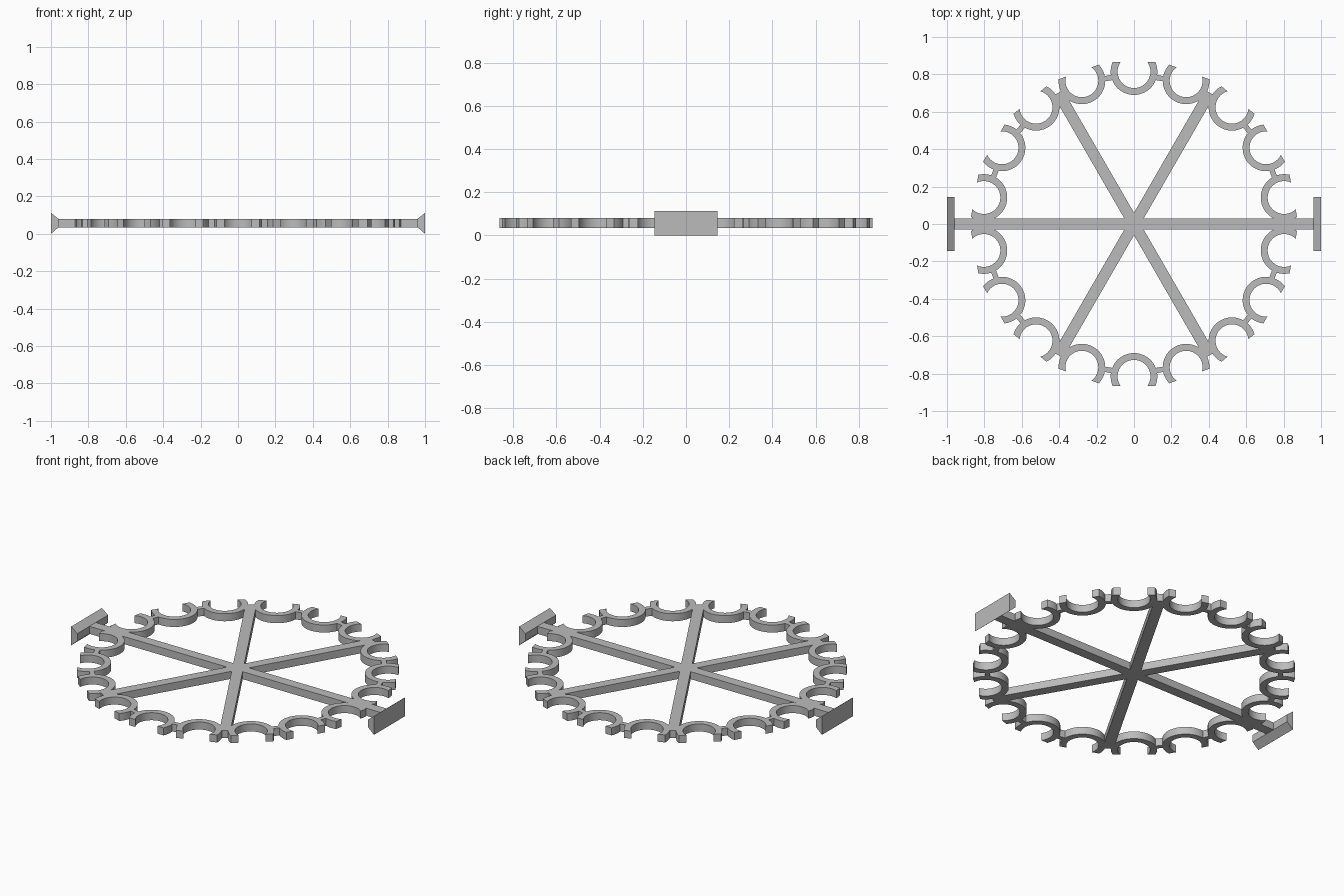
import bpy, bmesh
from math import cos, sin, asin, pi, radians
from mathutils import Matrix

cube = bpy.data.objects.get("Cube")
if cube:
    bpy.data.objects.remove(cube, do_unlink=True)

Z0, Z1 = 0.035, 0.08            # underside and top of the flat frame
PITCH, OUTER, INNER, CUT = 0.815, 0.125, 0.088, 0.05
HOLDERS, STEPS = 18, 32

grey = bpy.data.materials.new("plain_grey")
grey.use_nodes = True
grey.diffuse_color = (0.5, 0.5, 0.5, 1)
grey.node_tree.nodes["Principled BSDF"].inputs["Base Color"].default_value = (0.5, 0.5, 0.5, 1)


def prism(name, rings, matrix=Matrix(), smooth=False):
    """Closed solid from two matching outlines, each split into strips of quads."""
    bm = bmesh.new()
    low, high = [[bm.verts.new(p) for p in ring] for ring in rings]
    n = len(low)
    for i in range(n):
        j = (i + 1) % n
        bm.faces.new((low[i], low[j], high[j], high[i]))
    for ring in (low, high):
        for i in range(n // 2 - 1):
            bm.faces.new((ring[i], ring[i + 1], ring[n - 2 - i], ring[n - 1 - i]))
    bm.transform(matrix)
    bmesh.ops.recalc_face_normals(bm, faces=bm.faces[:])
    mesh = bpy.data.meshes.new(name)
    bm.to_mesh(mesh)
    bm.free()
    mesh.materials.append(grey)
    obj = bpy.data.objects.new(name, mesh)
    bpy.context.collection.objects.link(obj)
    if smooth:
        bpy.ops.object.select_all(action='DESELECT')
        obj.select_set(True)
        bpy.context.view_layer.objects.active = obj
        bpy.ops.object.shade_smooth_by_angle(angle=radians(30))
    return obj


def slab(name, outline, angle, smooth=False):
    rings = [[(x, y, z) for x, y in outline] for z in (Z0, Z1)]
    return prism(name, rings, Matrix.Rotation(angle, 4, 'Z'), smooth)


def box_outline(x0, x1, half):
    return [(x0, -half), (x1, -half), (x1, half), (x0, half)]


def arc(radius):
    """Arc opening toward +x, ending on the straight cut across the mouth."""
    start = asin(CUT / radius)
    start = pi / 2 - start
    sweep = 2 * (pi - start)
    return [(PITCH + radius * cos(start + sweep * i / STEPS),
             radius * sin(start + sweep * i / STEPS)) for i in range(STEPS + 1)]


# Open ring holders around the rim, with short links between neighbours
c_outline = arc(OUTER) + arc(INNER)[::-1]
for i in range(HOLDERS):
    turn = 2 * pi * i / HOLDERS
    slab(f"holder_{i + 1}", c_outline, turn + pi / HOLDERS, smooth=True)
    slab(f"holder_link_{i + 1}", box_outline(0.778, 0.806, 0.03), turn)

# Long crossbar carrying the end plates, and two diagonal spokes
slab("crossbar", box_outline(-0.97, 0.97, 0.03), 0)
for name, deg in (("spoke_right_diagonal", 60), ("spoke_left_diagonal", 120)):
    slab(name, box_outline(-0.81, 0.81, 0.03), radians(deg))

# Wedge-edged end plates: tall outer face tapering in to the crossbar
for name, side in (("left_end_plate", 1), ("right_end_plate", -1)):
    section = [(0.96, Z0), (1.0, 0.0), (1.0, 0.112), (0.96, Z1)]
    prism(name, [[(side * x, y, z) for x, z in section] for y in (-0.145, 0.145)])
